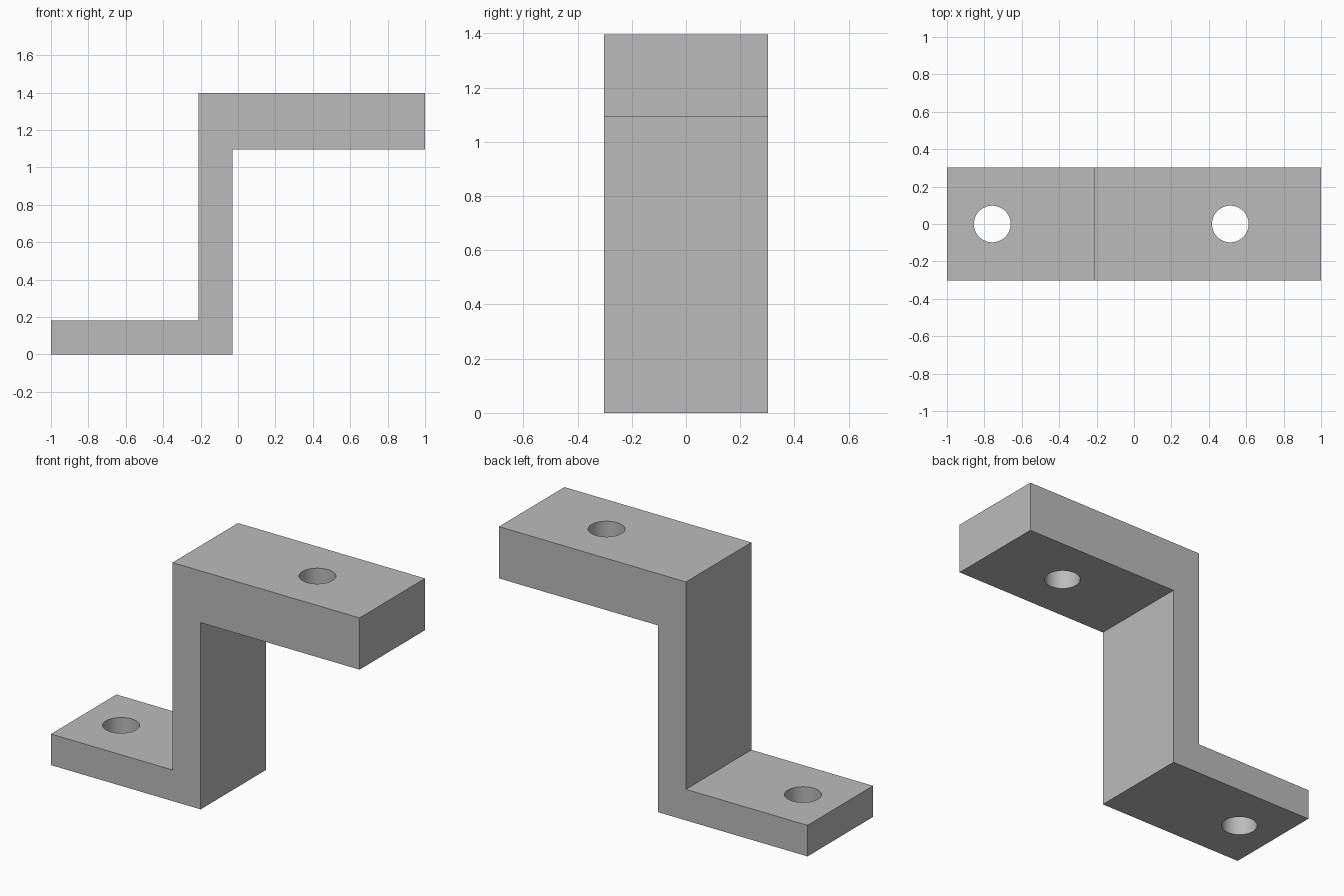
import bpy
import bmesh

cube = bpy.data.objects.get("Cube")
if cube:
    bpy.data.objects.remove(cube, do_unlink=True)

HALF_DEPTH = 0.303
HOLE_RADIUS = 0.098

# Plain grey metal
grey = bpy.data.materials.new("grey_metal")
grey.use_nodes = True
colour = (0.5, 0.5, 0.5, 1)
grey.diffuse_color = colour
grey.node_tree.nodes["Principled BSDF"].inputs["Base Color"].default_value = colour


def new_object(name, bm):
    mesh = bpy.data.meshes.new(name)
    bmesh.ops.recalc_face_normals(bm, faces=bm.faces)
    bm.to_mesh(mesh)
    bm.free()
    mesh.materials.append(grey)
    obj = bpy.data.objects.new(name, mesh)
    bpy.context.collection.objects.link(obj)
    return obj


# Stepped bracket: side profile extruded front to back
profile = [(-1, 0), (-0.03, 0), (-0.03, 1.094), (1, 1.094),
           (1, 1.397), (-0.212, 1.397), (-0.212, 0.182), (-1, 0.182)]
bm = bmesh.new()
side = bm.faces.new([bm.verts.new((x, -HALF_DEPTH, z)) for x, z in profile])
extruded = bmesh.ops.extrude_face_region(bm, geom=[side])["geom"]
bmesh.ops.translate(bm, vec=(0, 2 * HALF_DEPTH, 0),
                    verts=[v for v in extruded if isinstance(v, bmesh.types.BMVert)])
bracket = new_object("stepped_bracket", bm)

# Bolt holes through the lower and upper flanges
for name, x, z in (("lower_hole_cutter", -0.758, 0.09), ("upper_hole_cutter", 0.515, 1.245)):
    bm = bmesh.new()
    bmesh.ops.create_cone(bm, cap_ends=True, segments=64, radius1=HOLE_RADIUS,
                          radius2=HOLE_RADIUS, depth=0.5)
    bmesh.ops.translate(bm, vec=(x, 0, z), verts=bm.verts)
    cutter = new_object(name, bm)
    cutter.hide_render = True
    cutter.hide_viewport = True
    cutter.display_type = 'WIRE'
    hole = bracket.modifiers.new(name, 'BOOLEAN')
    hole.operation = 'DIFFERENCE'
    hole.solver = 'EXACT'
    hole.object = cutter

# Apply the cuts, then smooth only the hole walls
bpy.context.view_layer.objects.active = bracket
bracket.select_set(True)
for modifier in list(bracket.modifiers):
    cutter = modifier.object
    bpy.ops.object.modifier_apply(modifier=modifier.name)
    bpy.data.objects.remove(cutter, do_unlink=True)
bpy.ops.object.shade_smooth_by_angle()
